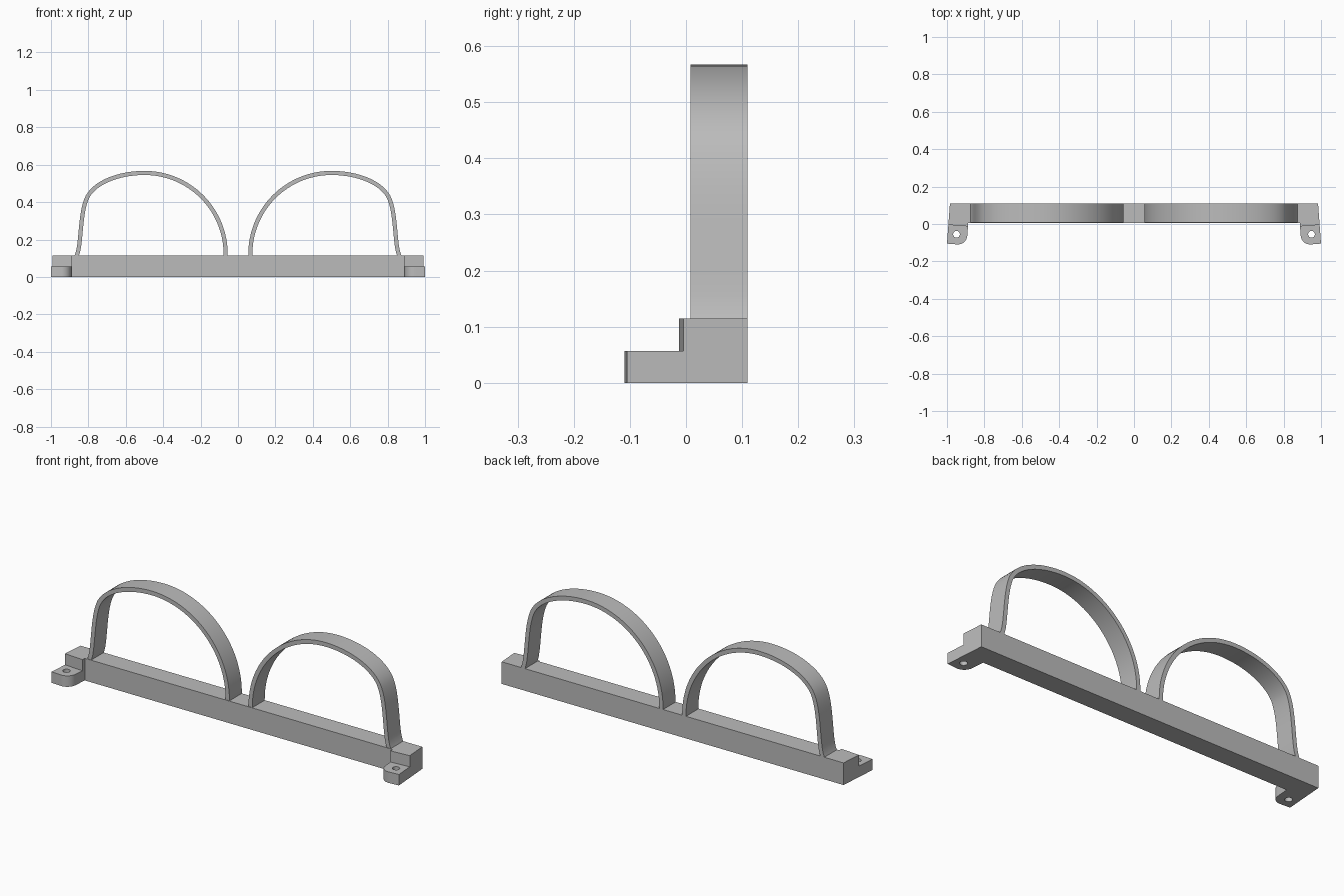
import bpy, bmesh, math
from mathutils import Vector
from mathutils.geometry import interpolate_bezier

cube = bpy.data.objects.get("Cube")
if cube:
    bpy.data.objects.remove(cube, do_unlink=True)

grey = bpy.data.materials.new("plain grey")
grey.use_nodes = True
COLOUR = (0.5, 0.5, 0.5, 1)
grey.diffuse_color = COLOUR
grey.node_tree.nodes["Principled BSDF"].inputs["Base Color"].default_value = COLOUR

BAR_TOP, TAB_TOP = 0.115, 0.057
FRONT, BACK = 0.008, 0.11


def prism(name, outline, shift):
    """Extrude a closed outline of points along the shift vector."""
    bm = bmesh.new()
    face = bm.faces.new([bm.verts.new(p) for p in outline])
    out = bmesh.ops.extrude_face_region(bm, geom=[face])
    moved = [g for g in out["geom"] if isinstance(g, bmesh.types.BMVert)]
    bmesh.ops.translate(bm, verts=moved, vec=shift)
    bmesh.ops.recalc_face_normals(bm, faces=bm.faces)
    mesh = bpy.data.meshes.new(name)
    bm.to_mesh(mesh)
    bm.free()
    mesh.materials.append(grey)
    obj = bpy.data.objects.new(name, mesh)
    bpy.context.collection.objects.link(obj)
    return obj


def activate(obj):
    bpy.ops.object.select_all(action="DESELECT")
    obj.select_set(True)
    bpy.context.view_layer.objects.active = obj


def cut(target, cutter):
    mod = target.modifiers.new("cut", "BOOLEAN")
    mod.operation, mod.solver, mod.object = "DIFFERENCE", "EXACT", cutter
    activate(target)
    bpy.ops.object.modifier_apply(modifier=mod.name)
    bpy.data.objects.remove(cutter, do_unlink=True)


def mirror(points):
    return [Vector((-p.x, p.y, p.z)) for p in points]


# Footprint of the bar with its slightly turned tabs
along = Vector((0.076, -0.997, 0))
outward = Vector((0.997, 0.076, 0))
tip = Vector((1.0, -0.105, 0))
corner = tip - outward * 0.105
R = 0.05
centre = corner + (outward - along) * R
arc = [centre + (along * math.cos(a) - outward * math.sin(a)) * R
       for a in (math.pi / 2 * (1 - i / 10) for i in range(11))]
half = [corner - along * 0.119, *arc, tip, Vector((0.984, BACK, 0))]
bar = prism("base_bar", half + mirror(half)[::-1], (0, 0, BAR_TOP))

# Lowered tabs and screw holes
step = Vector((0.99, -0.005, TAB_TOP))
notch = [step + outward * 0.1, step - outward * 0.2,
         step - outward * 0.2 + along * 0.2, step + outward * 0.1 + along * 0.2]
hole = [Vector((0.949 + 0.018 * math.cos(a), -0.055 + 0.018 * math.sin(a), -0.05))
        for a in (math.tau * i / 32 for i in range(32))]
for flip in (False, True):
    for outline in (notch, hole):
        cut(bar, prism("cutter", mirror(outline) if flip else outline, (0, 0, 0.2)))

# Centre line of one hoop: round inner side, squarer shoulder, upright outer side
T = 0.011
path = [Vector((0.5 - 0.434 * math.cos(a), 0, 0.122 + 0.434 * math.sin(a)))
        for a in (math.pi / 2 * i / 32 for i in range(33))]
path.insert(0, Vector((0.066, 0, BAR_TOP - 0.005)))
knots = [((0.5, 0.556), (0.63, 0.556), (0.76, 0.51), (0.804, 0.43)),
         ((0.804, 0.43), (0.84, 0.36), (0.838, 0.23), (0.852, 0.15)),
         ((0.852, 0.15), (0.855, 0.135), (0.859, 0.122), (0.864, 0.11))]
for curve in knots:
    path += interpolate_bezier(*[Vector((x, 0, z)) for x, z in curve], 16)[1:]

# Thicken the line into a band
outer, inner = [], []
for i, p in enumerate(path):
    t = (path[min(i + 1, len(path) - 1)] - path[max(i - 1, 0)]).normalized()
    n = Vector((-t.z, FRONT, t.x))
    n.y = 0
    outer.append(p + n * T)
    inner.append(p - n * T)
band = outer + inner[::-1]
for p in band:
    p.y = FRONT
left = prism("left_hoop", band, (0, BACK - FRONT, 0))
right = prism("right_hoop", mirror(band), (0, BACK - FRONT, 0))

for obj in (bar, left, right):
    activate(obj)
    bpy.ops.object.shade_smooth_by_angle(angle=math.radians(30))
